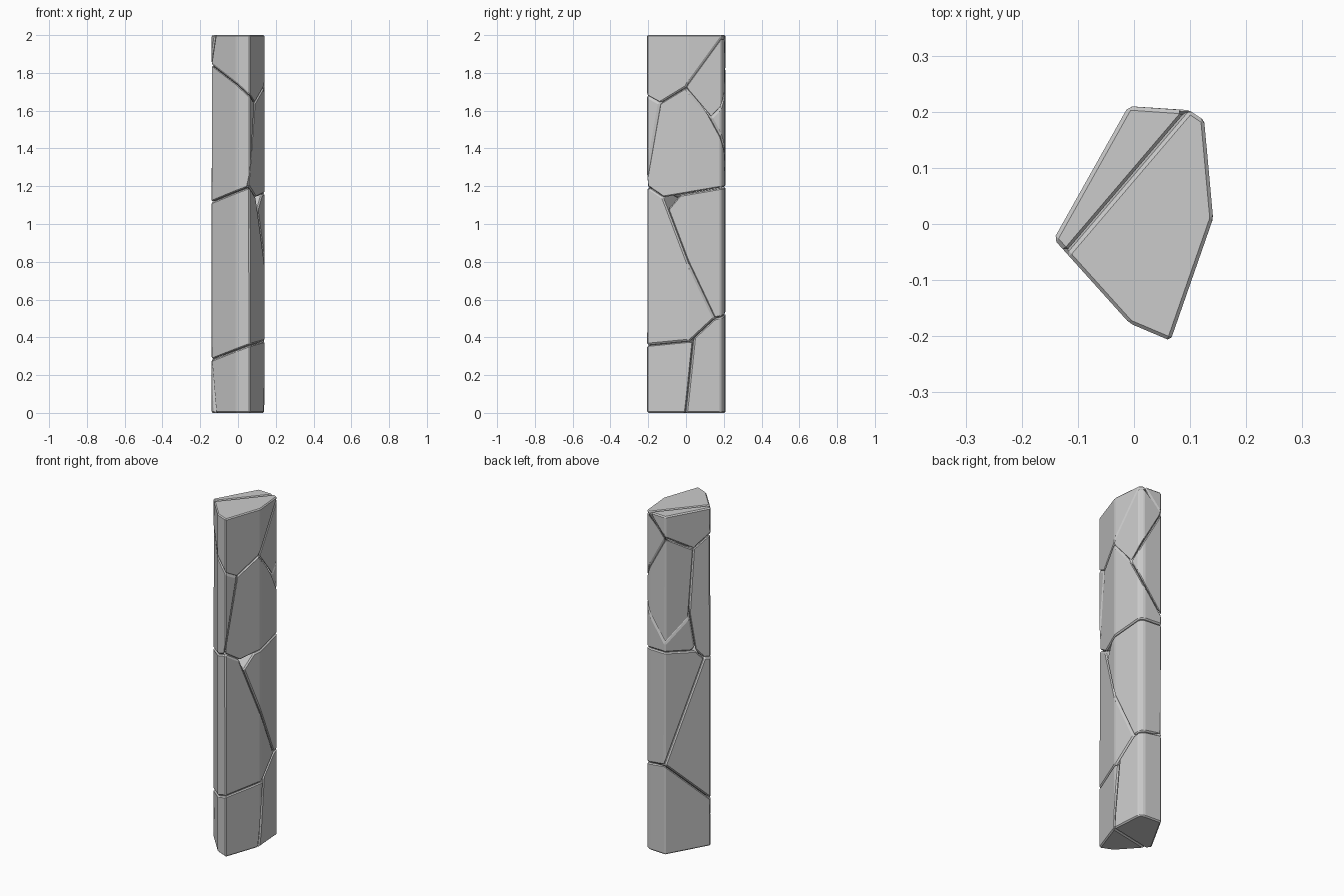
import bpy, bmesh
from mathutils import Vector

if "Cube" in bpy.data.objects:
    bpy.data.objects.remove(bpy.data.objects["Cube"])

HEIGHT, GAP, BEVEL = 2.0, 0.0015, 0.007

# Plan outline of the column
outline = [(-.143, -.027), (-.008, -.177), (.065, -.208), (.141, .01),
           (.125, .185), (.098, .203), (-.01, .21)]

stone = bpy.data.materials.new("grey_stone")
stone.use_nodes = True
colour = (0.6, 0.6, 0.6, 1)
stone.diffuse_color = colour
stone.node_tree.nodes["Principled BSDF"].inputs["Base Color"].default_value = colour


def point(p):
    """(corner position along the outline, height), or a plain 3D point."""
    if len(p) == 3:
        return Vector(p)
    i = int(p[0])
    a, b = Vector(outline[i % 7]), Vector(outline[(i + 1) % 7])
    return a.lerp(b, p[0] - i).to_3d() + Vector((0, 0, p[1]))


# Rough middle of each chunk, used to pick the side of each crack
chunks = {
    "top_front": (.06, -.06, 1.85), "top_back": (-.05, .12, 1.93),
    "upper_front": (-.05, -.08, 1.45), "upper_back": (0, .17, 1.6),
    "top_corner": (.1, .16, 1.8), "upper_side": (.08, .05, 1.35),
    "middle_front": (-.03, -.1, .75), "middle_back": (.07, .13, .8),
    "base_front": (.03, -.12, .15), "base_back": (0, .1, .2),
}

# Crack planes between neighbouring chunks, each through three points
cracks = [
    ("top_front", "top_back", (0, 1.85), (.17, 2), (5, 2)),
    ("top_front", "upper_front", (0, 1.85), (1, 1.745), (2.31, 1.64)),
    ("top_front", "upper_side", (2.31, 1.64), (2.95, 1.725), (0, .05, 1.69)),
    ("top_front", "top_corner", (2.95, 1.725), (4.3, 1.985), (.02, .164, 1.85)),
    ("top_back", "top_corner", (5, 2), (6, 1.875), (.02, .164, 1.85)),
    ("top_back", "upper_back", (6, 1.875), (6.63, 1.775), (.02, .164, 1.85)),
    ("top_back", "upper_front", (0, 1.85), (6.63, 1.775), (0, .05, 1.75)),
    ("top_corner", "upper_side", (2.95, 1.725), (3.69, 1.565), (.03, .1, 1.72)),
    ("top_corner", "upper_back", (3.8, 1.58), (5, 1.68), (6, 1.875)),
    ("upper_back", "upper_side", (3.69, 1.565), (6, 1.25), (6.52, 1.375)),
    ("upper_front", "upper_back", (6.63, 1.775), (6.52, 1.375), (0, .035, 1.55)),
    ("upper_front", "upper_side", (2.31, 1.64), (2, 1.25), (6.6, 1.27)),
    ("upper_front", "middle_front", (0, 1.115), (1.9, 1.195), (6.85, 1.12)),
    ("upper_front", "middle_back", (6.7, 1.165), (6.85, 1.12), (0, 0, 1.15)),
    ("upper_side", "middle_front", (2, 1.195), (2.4, 1.14), (0, -.02, 1.16)),
    ("upper_side", "middle_back", (2.4, 1.14), (5, 1.195), (6.7, 1.17)),
    ("middle_front", "middle_back", (2.4, 1.14), (3.8, .5), (6, .53)),
    ("middle_front", "base_back", (3.8, .5), (6, .53), (7, .28)),
    ("middle_back", "base_back", (3.8, .5), (5, .515), (6, .53)),
    ("middle_front", "base_front", (0, .28), (2, .36), (3.11, .38)),
    ("base_front", "base_back", (.17, 0), (2.95, 0), (0, .28)),
]


def column():
    """Whole prism before it is cracked."""
    bm = bmesh.new()
    base = bm.faces.new([bm.verts.new((x, y, 0)) for x, y in outline])
    top = bmesh.ops.extrude_face_region(bm, geom=[base], use_keep_orig=True)["geom"]
    bmesh.ops.translate(bm, vec=(0, 0, HEIGHT),
                        verts=[v for v in top if isinstance(v, bmesh.types.BMVert)])
    bmesh.ops.recalc_face_normals(bm, faces=bm.faces)
    return bm


# Cut, cap and chamfer every chunk
for name, middle in chunks.items():
    bm = column()
    for first, second, *points in cracks:
        if name not in (first, second):
            continue
        a, b, c = map(point, points)
        normal = (b - a).cross(c - a).normalized()
        other = second if name == first else first
        if normal.dot(Vector(chunks[other]) - Vector(middle)) < 0:
            normal.negate()
        bmesh.ops.bisect_plane(bm, geom=bm.verts[:] + bm.edges[:] + bm.faces[:],
                               dist=1e-5, plane_co=a - normal * GAP,
                               plane_no=normal, clear_outer=True)
        bmesh.ops.holes_fill(bm, edges=[e for e in bm.edges if e.is_boundary], sides=0)
    bmesh.ops.remove_doubles(bm, verts=bm.verts, dist=0.01)
    bmesh.ops.recalc_face_normals(bm, faces=bm.faces)
    bmesh.ops.bevel(bm, geom=bm.edges[:], offset=BEVEL, segments=1,
                    affect='EDGES', clamp_overlap=True)
    mesh = bpy.data.meshes.new(name)
    bm.to_mesh(mesh)
    bm.free()
    mesh.materials.append(stone)
    obj = bpy.data.objects.new(name + "_chunk", mesh)
    bpy.context.collection.objects.link(obj)
